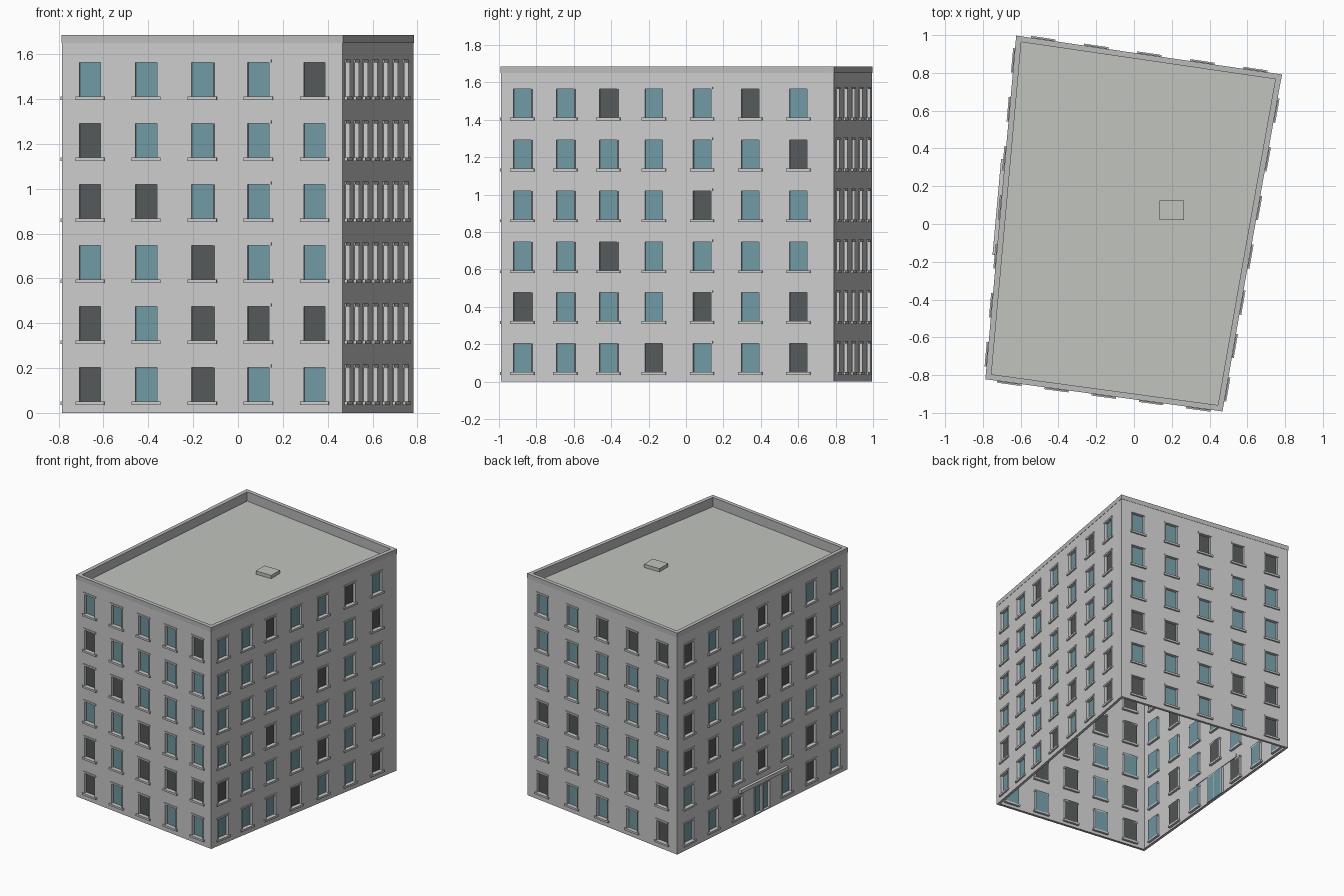
import bpy, bmesh, random
from mathutils import Vector

if "Cube" in bpy.data.objects:
    bpy.data.objects.remove(bpy.data.objects["Cube"])

random.seed(4)
H, BAND, ROOF = 1.685, 1.65, 1.615          # parapet top, coping underside, roof level
ROWS, STEP, SILL, HEAD = 6, 0.272, 0.048, 0.213
WIN_W, RECESS = 0.108, 0.018

# footprint, counter-clockwise, with number of window columns on the wall that follows
PLAN = [((-0.785, -0.82), 5), ((0.467, -0.99), 3), ((0.587, -0.30), 4),
        ((0.77, 0.73), 0), ((0.782, 0.79), 5), ((-0.622, 0.995), 7)]
pts = [Vector(p) for p, _ in PLAN]
N = len(pts)


def material(name, rgb):
    m = bpy.data.materials.new(name)
    m.diffuse_color = (*rgb, 1)
    m.use_nodes = True
    m.node_tree.nodes["Principled BSDF"].inputs["Base Color"].default_value = m.diffuse_color
    return m


WALL = material("wall_grey", (0.62, 0.62, 0.62))
TRIM = material("trim_grey", (0.55, 0.55, 0.54))
COPING = material("coping_grey", (0.5, 0.5, 0.5))
ROOFM = material("roof_grey", (0.53, 0.55, 0.51))
GLASS = material("glass_teal", (0.16, 0.32, 0.37))
DARK = material("dark_pane", (0.09, 0.10, 0.10))


def quad(bm, cs, idx=0):
    bm.faces.new([bm.verts.new(c) for c in cs]).material_index = idx


def finish(bm, name, *mats):
    bmesh.ops.remove_doubles(bm, verts=bm.verts, dist=1e-5)
    me = bpy.data.meshes.new(name)
    bm.to_mesh(me)
    bm.free()
    for m in mats:
        me.materials.append(m)
    ob = bpy.data.objects.new(name, me)
    bpy.context.collection.objects.link(ob)


def wall_normal(i):
    d = (pts[(i + 1) % N] - pts[i]).normalized()
    return Vector((d.y, -d.x))


def offset(k):
    """Footprint moved outward by k, with mitred corners."""
    out = []
    for i in range(N):
        a, b = wall_normal(i - 1), wall_normal(i)
        out.append(pts[i] + (a + b) / (1 + a.dot(b)) * k)
    return out


def band(bm, k0, z0, k1, z1):
    """Strip running round the building between two offset outlines."""
    lo, hi = offset(k0), offset(k1)
    for i in range(N):
        j = (i + 1) % N
        quad(bm, [(*lo[i], z0), (*lo[j], z0), (*hi[j], z1), (*hi[i], z1)])


class Wall:
    """Local frame: u along the wall, w outward, z up."""
    def __init__(self, i):
        self.o, self.n = pts[i], wall_normal(i)
        e = pts[(i + 1) % N] - pts[i]
        self.len, self.d = e.length, e.normalized()

    def at(self, u, w, z):
        return (*(self.o + self.d * u + self.n * w), z)

    def panel(self, bm, u0, u1, z0, z1, w=0.0, idx=0):
        quad(bm, [self.at(u0, w, z0), self.at(u1, w, z0), self.at(u1, w, z1), self.at(u0, w, z1)], idx)

    def box(self, bm, u0, u1, w0, w1, z0, z1):
        v = [bm.verts.new(self.at(u, w, z)) for z in (z0, z1)
             for u, w in ((u0, w1), (u1, w1), (u1, w0), (u0, w0))]
        for f in ((3, 2, 1, 0), (4, 5, 6, 7), (0, 1, 5, 4), (1, 2, 6, 5), (2, 3, 7, 6), (3, 0, 4, 7)):
            bm.faces.new([v[k] for k in f])

    def reveal(self, bm, u0, u1, z0, z1):
        c = [(u0, z0), (u1, z0), (u1, z1), (u0, z1)]
        for (a, b), (e, f) in zip(c, c[1:] + c[:1]):
            quad(bm, [self.at(a, 0, b), self.at(e, 0, f), self.at(e, -RECESS, f), self.at(a, -RECESS, b)])


walls, glass, sills, frames, door, canopy = (bmesh.new() for _ in range(6))

for i, (_, cols) in enumerate(PLAN):
    wl = Wall(i)
    if not cols:
        wl.panel(walls, 0, wl.len, 0, BAND)
        continue
    cw = wl.len / cols
    for c in range(cols):
        a, b, m = c * cw, (c + 1) * cw, (c + 0.5) * cw
        z = 0.0
        for r in range(ROWS):
            is_door = i == N - 1 and c == 3 and r == 0
            hw = 0.09 if is_door else WIN_W / 2
            z0, z1 = (0.008, 0.225) if is_door else (SILL + r * STEP, HEAD + r * STEP)
            u0, u1 = m - hw, m + hw
            # wall around the opening
            wl.panel(walls, a, b, z, z0)
            wl.panel(walls, a, u0, z0, z1)
            wl.panel(walls, u1, b, z0, z1)
            wl.reveal(walls, u0, u1, z0, z1)
            z = z1
            if is_door:
                # double entrance door and canopy over it
                wl.panel(glass, u0, u1, z0, z1, -RECESS)
                for x in (u0 + 0.006, m, u1 - 0.006):
                    wl.box(door, x - 0.006, x + 0.006, -RECESS, 0.004, z0, z1)
                wl.box(door, u0, u1, -RECESS, 0.004, z1 - 0.012, z1)
                wl.box(canopy, m - 0.255, m + 0.255, -0.005, 0.023, 0.235, 0.262)
                continue
            # pane, frame, head moulding and sill
            wl.panel(glass, u0, u1, z0, z1, -RECESS, int(random.random() < 0.25))
            for x in (u0, u1 - 0.006):
                wl.box(frames, x, x + 0.006, -RECESS, 0.004, z0, z1)
            wl.box(frames, u0 - 0.004, u1 + 0.004, -RECESS, 0.006, z1 - 0.01, z1 + 0.003)
            wl.box(sills, u0 - 0.011, u1 + 0.011, -RECESS, 0.012, z0 - 0.012, z0 + 0.003)
        wl.panel(walls, a, b, z, BAND)

# bottom rim shows the wall thickness
band(walls, -0.02, 0, 0, 0)
finish(walls, "walls", WALL)
finish(glass, "window_panes", GLASS, DARK)
finish(sills, "window_sills", TRIM)
finish(frames, "window_frames", TRIM)
finish(door, "entrance_door_frame", TRIM)
finish(canopy, "entrance_canopy", TRIM)

# parapet coping and inner face
bm = bmesh.new()
band(bm, 0, BAND, 0.002, BAND)
band(bm, 0.002, BAND, 0.002, H)
band(bm, 0.002, H, -0.028, H)
band(bm, -0.028, H, -0.028, ROOF)
finish(bm, "parapet", COPING)

# flat roof
bm = bmesh.new()
quad(bm, [(*p, ROOF) for p in offset(-0.028)])
finish(bm, "roof", ROOFM)

# roof hatch
bm = bmesh.new()
bmesh.ops.create_cube(bm, size=1)
for v in bm.verts:
    v.co = Vector((0.2 + v.co.x * 0.13, 0.073 + v.co.y * 0.105, ROOF + 0.012 + v.co.z * 0.026))
finish(bm, "roof_hatch", ROOFM)
